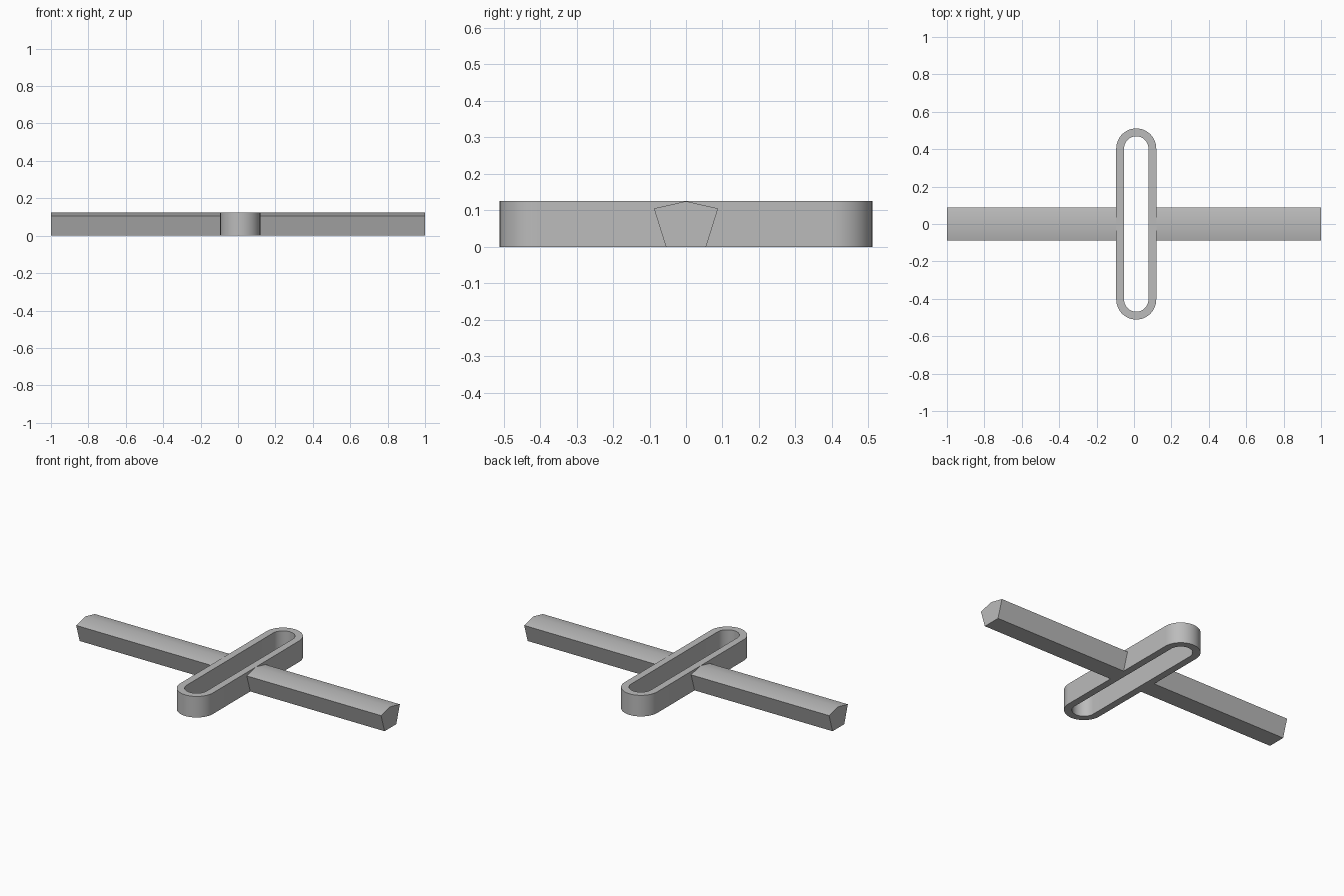
import bpy, bmesh
from math import pi, cos, sin, radians

cube = bpy.data.objects.get("Cube")
if cube:
    bpy.data.objects.remove(cube, do_unlink=True)

HEIGHT = 0.125
RING_X = 0.012        # slot ring sits slightly off centre
OUTER, INNER = 0.107, 0.065
ARC_Y = 0.404         # centres of the rounded ends
STEPS = 24

grey = bpy.data.materials.new("plain grey")
grey.use_nodes = True
colour = (0.5, 0.5, 0.5, 1)
grey.diffuse_color = colour
grey.node_tree.nodes["Principled BSDF"].inputs["Base Color"].default_value = colour


def finish(name, bm):
    bmesh.ops.recalc_face_normals(bm, faces=bm.faces)
    mesh = bpy.data.meshes.new(name)
    bm.to_mesh(mesh)
    bm.free()
    mesh.materials.append(grey)
    obj = bpy.data.objects.new(name, mesh)
    bpy.context.collection.objects.link(obj)
    bpy.ops.object.select_all(action='DESELECT')
    obj.select_set(True)
    bpy.context.view_layer.objects.active = obj
    bpy.ops.object.shade_smooth_by_angle(angle=radians(30))


def stadium(bm, radius, z):
    """Closed loop of vertices with two rounded ends."""
    loop = []
    for side in (1, -1):
        for i in range(STEPS + 1):
            a = pi * i / STEPS
            loop.append(bm.verts.new((RING_X + side * radius * cos(a),
                                      side * (ARC_Y + radius * sin(a)), z)))
    return loop


def bar(name, x0, x1):
    """Straight bar with a tapered five-sided section."""
    section = [(-0.055, 0), (0.055, 0), (0.088, 0.105), (0, HEIGHT), (-0.088, 0.105)]
    bm = bmesh.new()
    ends = [[bm.verts.new((x, y, z)) for y, z in section] for x in (x0, x1)]
    for end in ends:
        bm.faces.new(end)
    for i in range(len(section)):
        j = (i + 1) % len(section)
        bm.faces.new((ends[0][i], ends[0][j], ends[1][j], ends[1][i]))
    finish(name, bm)


# Slot ring: four loops joined into a closed band
bm = bmesh.new()
loops = [stadium(bm, r, z) for r, z in
         ((OUTER, 0), (OUTER, HEIGHT), (INNER, HEIGHT), (INNER, 0))]
for k in range(4):
    a, b = loops[k], loops[(k + 1) % 4]
    for i in range(len(a)):
        j = (i + 1) % len(a)
        bm.faces.new((a[i], a[j], b[j], b[i]))
finish("slot_ring", bm)

# Bars meeting the outer walls of the ring
bar("right_bar", -1, RING_X - OUTER + 0.002)
bar("left_bar", RING_X + OUTER - 0.002, 1)
